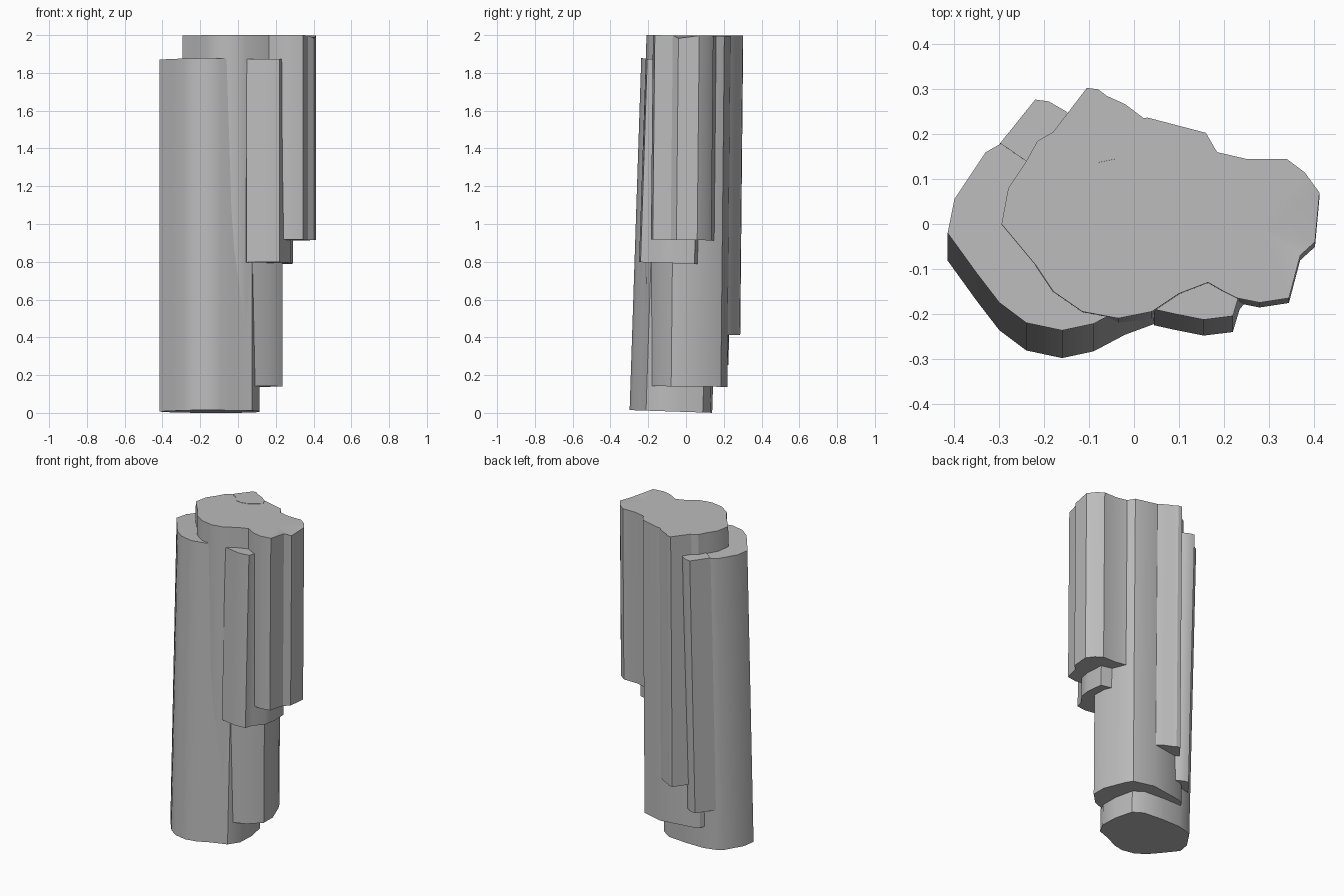
import bpy
import bmesh
import math

default_cube = bpy.data.objects.get("Cube")
if default_cube:
    bpy.data.objects.remove(default_cube, do_unlink=True)

# One plain stone colour
stone = bpy.data.materials.new("grey_stone")
stone.use_nodes = True
stone_colour = (0.5, 0.5, 0.5, 1)
stone.diffuse_color = stone_colour
stone.node_tree.nodes["Principled BSDF"].inputs["Base Color"].default_value = stone_colour


def stone_column(name, outline, bottom, top, lean, dent=None):
    """Prism from its top outline, leaning back by lean units per unit of height.

    A dent is a pair: the index of the lowered rim point and the centre of the fan."""
    bm = bmesh.new()
    drop = top - bottom
    # Caps stay square to the leaning axis
    upper = [bm.verts.new((x, y, top - lean * y)) for x, y in outline]
    lower = [bm.verts.new((x, y - lean * drop, bottom - lean * (y - lean * drop)))
             for x, y in outline]
    cap = bm.faces.new(upper)
    bm.faces.new(lower)
    count = len(outline)
    for i in range(count):
        j = (i + 1) % count
        bm.faces.new((upper[i], upper[j], lower[j], lower[i]))
    if dent:
        rim_index, (cx, cy) = dent
        poked = bmesh.ops.poke(bm, faces=[cap])
        poked["verts"][0].co = (cx, cy, top - lean * cy)
        upper[rim_index].co.z -= 0.015
    bmesh.ops.recalc_face_normals(bm, faces=bm.faces[:])

    mesh = bpy.data.meshes.new(name)
    bm.to_mesh(mesh)
    bm.free()
    mesh.materials.append(stone)
    column = bpy.data.objects.new(name, mesh)
    bpy.context.collection.objects.link(column)

    bpy.ops.object.select_all(action="DESELECT")
    column.select_set(True)
    bpy.context.view_layer.objects.active = column
    bpy.ops.object.shade_smooth_by_angle(angle=math.radians(30))
    return column


STRONG_LEAN = 0.033
SLIGHT_LEAN = 0.01

# Broad column that reaches the ground
stone_column("main_column", [
    (-.415, -.02), (-.35, -.11), (-.3, -.175), (-.24, -.22), (-.16, -.237),
    (-.09, -.222), (-.02, -.185), (.075, -.15), (.115, -.08), (.115, .03),
    (.09, .15), (.03, .19), (-.1, .2), (-.22, .2), (-.295, .18),
    (-.33, .16), (-.4, .055)], .005, 1.87, STRONG_LEAN)

# Tall core standing behind it
stone_column("core_column", [
    (-.295, 0), (-.22, -.09), (-.18, -.15), (-.115, -.195), (-.035, -.21),
    (.04, -.195), (.1, -.155), (.165, -.13), (.235, -.06), (.235, .03),
    (.185, .16), (.16, .203), (.03, .237), (-.18, .205), (-.215, .185),
    (-.24, .14), (-.28, .08)], .14, 1.998, SLIGHT_LEAN)

# Hanging column on the left, with a chipped top edge
stone_column("left_column", [
    (.1, -.1), (.165, -.13), (.2, -.15), (.23, -.165), (.28, -.175),
    (.345, -.165), (.37, -.07), (.403, -.04), (.413, .07), (.38, .115),
    (.34, .145), (.25, .145), (.185, .16), (.1, .12)],
    .915, 1.998, SLIGHT_LEAN, dent=(7, (.28, -.01)))

# Short hanging column at the front, partly under the left one
stone_column("front_column", [
    (.04, -.15), (.045, -.19), (.09, -.2), (.155, -.213), (.22, -.205),
    (.235, -.155), (.28, -.1), (.292, -.03), (.285, .08), (.2, .1),
    (.1, -.05)], .79, 1.867, STRONG_LEAN)

# Narrow columns at the back
stone_column("back_column", [
    (-.18, .205), (-.135, .175), (-.115, .145), (-.08, .137), (-.04, .145),
    (-.005, .165), (.035, .2), (.02, .237), (-.02, .267), (-.06, .285),
    (-.08, .3), (-.105, .303)], .415, 2, SLIGHT_LEAN)
stone_column("back_right_column", [
    (-.298, .18), (-.24, .14), (-.14, .15), (-.12, .21), (-.15, .25),
    (-.19, .273), (-.22, .277)], .26, 1.875, STRONG_LEAN)
